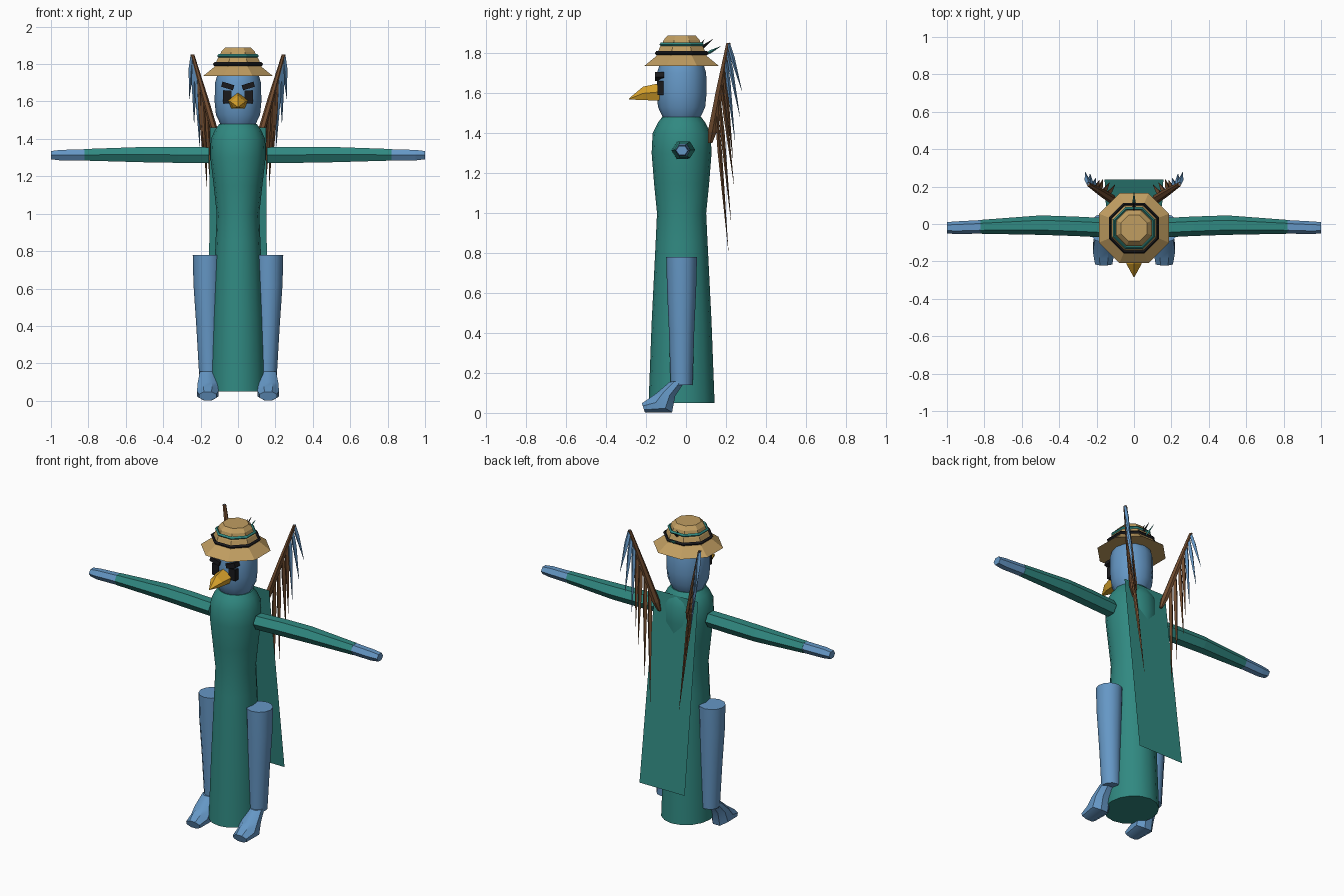
import bpy, bmesh, math
from mathutils import Vector

cube = bpy.data.objects.get("Cube")
if cube:
    bpy.data.objects.remove(cube)


def material(name, rgb):
    m = bpy.data.materials.new(name)
    m.use_nodes = True
    m.diffuse_color = (*rgb, 1)
    m.node_tree.nodes["Principled BSDF"].inputs["Base Color"].default_value = (*rgb, 1)
    return m


TEAL = material("teal cloth", (0.03, 0.25, 0.22))
BLUE = material("blue plumage", (0.13, 0.31, 0.56))
TAN = material("straw tan", (0.53, 0.34, 0.12))
BLACK = material("black", (0.01, 0.01, 0.012))
GOLD = material("beak gold", (0.7, 0.37, 0.025))
BROWN = material("feather brown", (0.17, 0.075, 0.03))
MID = -0.022  # depth of the body axis


def finish(name, bm, mat, smooth=None):
    bmesh.ops.recalc_face_normals(bm, faces=bm.faces)
    mesh = bpy.data.meshes.new(name)
    bm.to_mesh(mesh)
    bm.free()
    mesh.materials.append(mat)
    obj = bpy.data.objects.new(name, mesh)
    bpy.context.collection.objects.link(obj)
    if smooth:
        bpy.ops.object.select_all(action="DESELECT")
        obj.select_set(True)
        bpy.context.view_layer.objects.active = obj
        bpy.ops.object.shade_smooth_by_angle(angle=math.radians(smooth))
    return obj


def loft(name, rings, mat, smooth=None):
    """Skin a stack of equal-sized rings and close both ends."""
    bm = bmesh.new()
    loops = [[bm.verts.new(p) for p in ring] for ring in rings]
    n = len(loops[0])
    for a, b in zip(loops, loops[1:]):
        for i in range(n):
            j = (i + 1) % n
            bm.faces.new((a[i], a[j], b[j], b[i]))
    bm.faces.new(loops[0])
    bm.faces.new(loops[-1])
    return finish(name, bm, mat, smooth)


def ring(centre, u, v, n, phase=0.0):
    c, u, v = Vector(centre), Vector(u), Vector(v)
    angles = [2 * math.pi * i / n + phase for i in range(n)]
    return [c + u * math.cos(a) + v * math.sin(a) for a in angles]


def flat_ring(x, y, z, rx, ry, n, phase=0.0):
    return ring((x, y, z), (rx, 0, 0), (0, ry, 0), n, phase)


def box(name, centre, size, tilt, mat):
    bm = bmesh.new()
    bmesh.ops.create_cube(bm, size=1)
    bmesh.ops.scale(bm, vec=size, verts=bm.verts)
    obj = finish(name, bm, mat)
    obj.location = centre
    obj.rotation_euler.y = tilt
    return obj


def spike(name, root, tip, width, depth, mat):
    """Flattened four-sided feather, widest a third of the way down."""
    root, tip = Vector(root), Vector(tip)
    along = (tip - root).normalized()
    side = along.cross(Vector((0, 1, 0))).normalized()
    out = along.cross(side)
    rings = [ring(root.lerp(tip, t), side * width * k, out * depth * k, 4)
             for t, k in ((0, 0.7), (0.3, 1), (1, 0.04))]
    return loft(name, rings, mat)


# Robe and head
robe = [(0.05, 0.15, 0.165), (0.45, 0.137, 0.15), (0.85, 0.12, 0.13),
        (1.0, 0.114, 0.123), (1.15, 0.13, 0.138), (1.3, 0.148, 0.15),
        (1.4, 0.145, 0.145), (1.45, 0.122, 0.12), (1.48, 0.1, 0.098)]
loft("robe", [flat_ring(0, MID, z, a, b, 16) for z, a, b in robe], TEAL, 40)

head = [(1.44, 0.07), (1.48, 0.095), (1.53, 0.118), (1.6, 0.125),
        (1.7, 0.123), (1.76, 0.105), (1.8, 0.07)]
loft("head", [flat_ring(0, MID, z, r, r, 12) for z, r in head], BLUE, 40)

# Cape: one thin sheet hanging away from the back
bm = bmesh.new()
bm.faces.new([bm.verts.new(p) for p in (
    (-0.15, 0.095, 1.46), (0.15, 0.095, 1.46), (0.157, 0.237, 0.3), (-0.157, 0.237, 0.3))])
finish("cape", bm, TEAL)

# Beak
beak_shape = [(0, 1), (0.055, 0.5), (0.035, 0), (-0.035, 0), (-0.055, 0.5)]
beak = []
for y, low, high, wide in ((-0.13, 1.562, 1.65, 1), (-0.215, 1.565, 1.632, 0.72),
                           (-0.284, 1.568, 1.574, 0.04)):
    beak.append([(x * wide, y, low + (high - low) * t) for x, t in beak_shape])
loft("beak", beak, GOLD)

# Hat: octagonal crown and brim with two bands
PHASE = math.pi / 8
hat = [(1.735, 0.203), (1.785, 0.137), (1.83, 0.118), (1.842, 0.105),
       (1.865, 0.098), (1.888, 0.076)]
loft("hat", [flat_ring(0, MID, z, r, r, 8, PHASE) for z, r in hat], TAN)
for name, z, radius, mat in (("lower_hat_band", 1.8, 0.137, BLACK),
                             ("upper_hat_band", 1.843, 0.112, TEAL)):
    section = ((0, -0.01), (0.009, 0), (0, 0.01), (-0.009, 0))
    bm = bmesh.new()
    loops = [[bm.verts.new(p) for p in flat_ring(0, MID, z + dz, radius + dr, radius + dr, 8, PHASE)]
             for dr, dz in section]
    for k in range(4):
        a, b = loops[k], loops[(k + 1) % 4]
        for i in range(8):
            j = (i + 1) % 8
            bm.faces.new((a[i], a[j], b[j], b[i]))
    finish(name, bm, mat)

# Small feathers tucked in the back of the hat
for i, (root, tip, mat) in enumerate((
        ((0, 0.1, 1.795), (0, 0.175, 1.835), TEAL),
        ((0, 0.06, 1.82), (0, 0.093, 1.87), BLACK),
        ((0, 0.07, 1.82), (0, 0.135, 1.87), BLACK))):
    spike(f"hat_feather_{i + 1}", root, tip, 0.008, 0.008, mat)

# Paired parts
for s, label in ((1, "left"), (-1, "right")):
    # Eyes and slanted brows
    box(f"{label}_eye", (s * 0.058, -0.128, 1.625), (0.046, 0.03, 0.07), 0, BLACK)
    box(f"{label}_brow", (s * 0.055, -0.132, 1.683), (0.066, 0.045, 0.028), -s * 0.3, BLACK)

    # Sleeve and hand
    def arm_ring(x, y, z, ry, rz):
        return ring((s * x, y, z), (0, ry, 0), (0, 0, rz * 1.155), 6)
    loft(f"{label}_sleeve", [arm_ring(0.155, -0.02, 1.313, 0.052, 0.042),
                             arm_ring(0.32, -0.012, 1.315, 0.052, 0.043),
                             arm_ring(0.5, -0.006, 1.316, 0.052, 0.041),
                             arm_ring(0.82, -0.015, 1.315, 0.037, 0.031)], TEAL)
    loft(f"{label}_hand", [arm_ring(0.815, -0.015, 1.315, 0.036, 0.03),
                           arm_ring(0.95, -0.02, 1.313, 0.034, 0.028),
                           arm_ring(1.0, -0.02, 1.313, 0.03, 0.022)], BLUE)

    # Leg
    leg = [(0.78, 0.165, 0.077), (0.62, 0.165, 0.073), (0.4, 0.16, 0.063), (0.14, 0.153, 0.055)]
    loft(f"{label}_leg", [flat_ring(s * x, MID, z, r, r, 12) for z, x, r in leg], BLUE, 40)

    # Foot: rings spanned between an upper and a lower point
    foot = []
    for top, low, half in (((-0.085, 0.155), (0.0, 0.16), 0.045),
                           ((-0.15, 0.1), (-0.05, 0.085), 0.058),
                           ((-0.19, 0.075), (-0.065, 0.0), 0.062),
                           ((-0.222, 0.05), (-0.205, 0.0), 0.05)):
        t, l = Vector((s * 0.162, *top)), Vector((s * 0.162, *low))
        foot.append(ring((t + l) / 2, (half, 0, 0), (t - l) / 2, 8, PHASE))
    loft(f"{label}_foot", foot, BLUE, 35)

    # Wing bone and hanging feathers
    base, end = Vector((s * 0.105, 0.125, 1.37)), Vector((s * 0.243, 0.212, 1.85))
    loft(f"{label}_wing_bone",
         [flat_ring(*base.lerp(end, t), r * 0.8, r, 6)
          for t, r in ((-0.04, 0.012), (0.08, 0.026), (0.5, 0.022), (1, 0.012))], BROWN)
    feathers = [(1.0, 0.262, 0.28, 1.61), (0.93, 0.235, 0.27, 1.48), (0.84, 0.205, 0.245, 1.36),
                (0.73, 0.185, 0.235, 1.27), (0.6, 0.166, 0.24, 1.14),
                (0.45, 0.13, 0.225, 0.96), (0.3, 0.1, 0.212, 0.81)]
    for i, (t, x, y, z) in enumerate(feathers):
        spike(f"{label}_wing_feather_{i + 1}", base.lerp(end, t), (s * x, y, z),
              0.015, 0.011, BLUE if i < 3 else BROWN)
